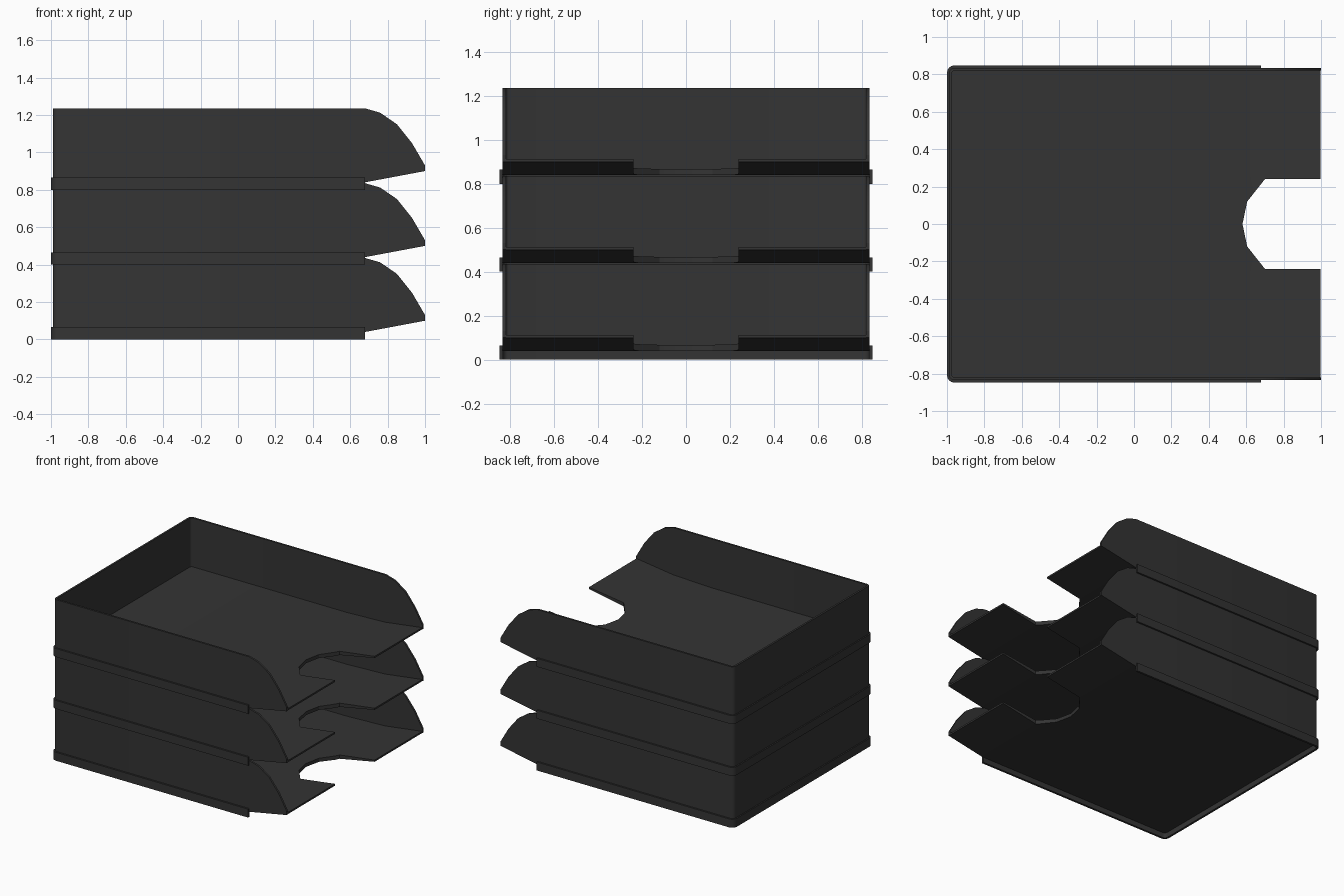
import bpy, bmesh, math

cube = bpy.data.objects.get("Cube")
if cube:
    bpy.data.objects.remove(cube, do_unlink=True)

plastic = bpy.data.materials.new("charcoal plastic")
plastic.use_nodes = True
colour = (0.034, 0.034, 0.034, 1)
plastic.diffuse_color = colour
plastic.node_tree.nodes["Principled BSDF"].inputs["Base Color"].default_value = colour

TRAYS, PITCH = 3, 0.4


def interp(points, x):
    """Height on a polyline of (x, z) points."""
    if x <= points[0][0]:
        return points[0][1]
    for (x0, z0), (x1, z1) in zip(points, points[1:]):
        if x <= x1:
            return z0 + (z1 - z0) * (x - x0) / (x1 - x0)
    return points[-1][1]


def loft(name, rings, z):
    """Closed solid through four-cornered rings."""
    bm = bmesh.new()
    loops = [[bm.verts.new(co) for co in ring] for ring in rings]
    for a, b in zip(loops, loops[1:]):
        for i in range(4):
            j = (i + 1) % 4
            quad = (a[i], a[j], b[j], b[i])
            # no internal wall on the centre line of a mirrored half
            if all(abs(v.co.y) < 1e-6 for v in quad):
                continue
            bm.faces.new(quad)
    bm.faces.new(loops[0])
    bm.faces.new(loops[-1])
    bmesh.ops.recalc_face_normals(bm, faces=bm.faces)
    mesh = bpy.data.meshes.new(name)
    bm.to_mesh(mesh)
    bm.free()
    mesh.materials.append(plastic)
    obj = bpy.data.objects.new(name, mesh)
    bpy.context.collection.objects.link(obj)
    obj.location.z = z
    bpy.ops.object.select_all(action='DESELECT')
    obj.select_set(True)
    bpy.context.view_layer.objects.active = obj
    bpy.ops.object.shade_smooth_by_angle(angle=math.radians(25))
    return obj


def u_path(back, half, radius, xs):
    """Plan of a U: along one side, round the back corners, along the other."""
    path = [(x, half) for x in reversed(xs)]
    for k in range(5):
        a = math.pi / 2 * (1 + k / 4)
        path.append((back + radius + radius * math.cos(a),
                     half - radius + radius * math.sin(a)))
    return path + [(x, -y) for x, y in reversed(path)]


def u_band(name, back, half, radius, thick, xs, low, high, z):
    outer = u_path(back, half, radius, xs)
    inner = u_path(back + thick, half - thick, radius - thick, xs)
    rings = []
    for (xo, yo), (xi, yi) in zip(outer, inner):
        b, t = interp(low, xo), interp(high, xo)
        rings.append([(xo, yo, b), (xo, yo, t), (xi, yi, t), (xi, yi, b)])
    return loft(name, rings, z)


# Shared profiles, as (x, z)
under = [(0.68, 0.04), (1.0, 0.10)]
floor_top = [(0.35, 0.058), (0.68, 0.07), (1.0, 0.113)]
wall_top = [(0.68, 0.435), (0.76, 0.412), (0.85, 0.35), (0.93, 0.25), (1.0, 0.13)]
notch = [(0.58, 0), (0.605, 0.12), (0.70, 0.24)]

for n in range(TRAYS):
    z = n * PITCH
    # Side and back walls with the curved front ends
    u_band(f"tray_wall_{n + 1}", -0.99, 0.835, 0.03, 0.015,
           [p[0] for p in wall_top], under, wall_top, z)
    # Stacking skirt around the foot
    u_band(f"stacking_skirt_{n + 1}", -1.0, 0.848, 0.04, 0.016,
           [0.68], [(0, 0)], [(0, 0.065)], z)
    # Floor with rising lip and finger notch, one half mirrored
    rings = []
    for x in (-0.98, 0.35, 0.58, 0.605, 0.68, 0.70, 0.997):
        h, b, t = interp(notch, x), interp(under, x), interp(floor_top, x)
        rings.append([(x, h, b), (x, h, t), (x, 0.828, t), (x, 0.828, b)])
    tray_floor = loft(f"tray_floor_{n + 1}", rings, z)
    mirror = tray_floor.modifiers.new("mirror", 'MIRROR')
    mirror.use_axis = (False, True, False)
    # keep the mirror ahead of any shading modifier
    tray_floor.modifiers.move(len(tray_floor.modifiers) - 1, 0)
